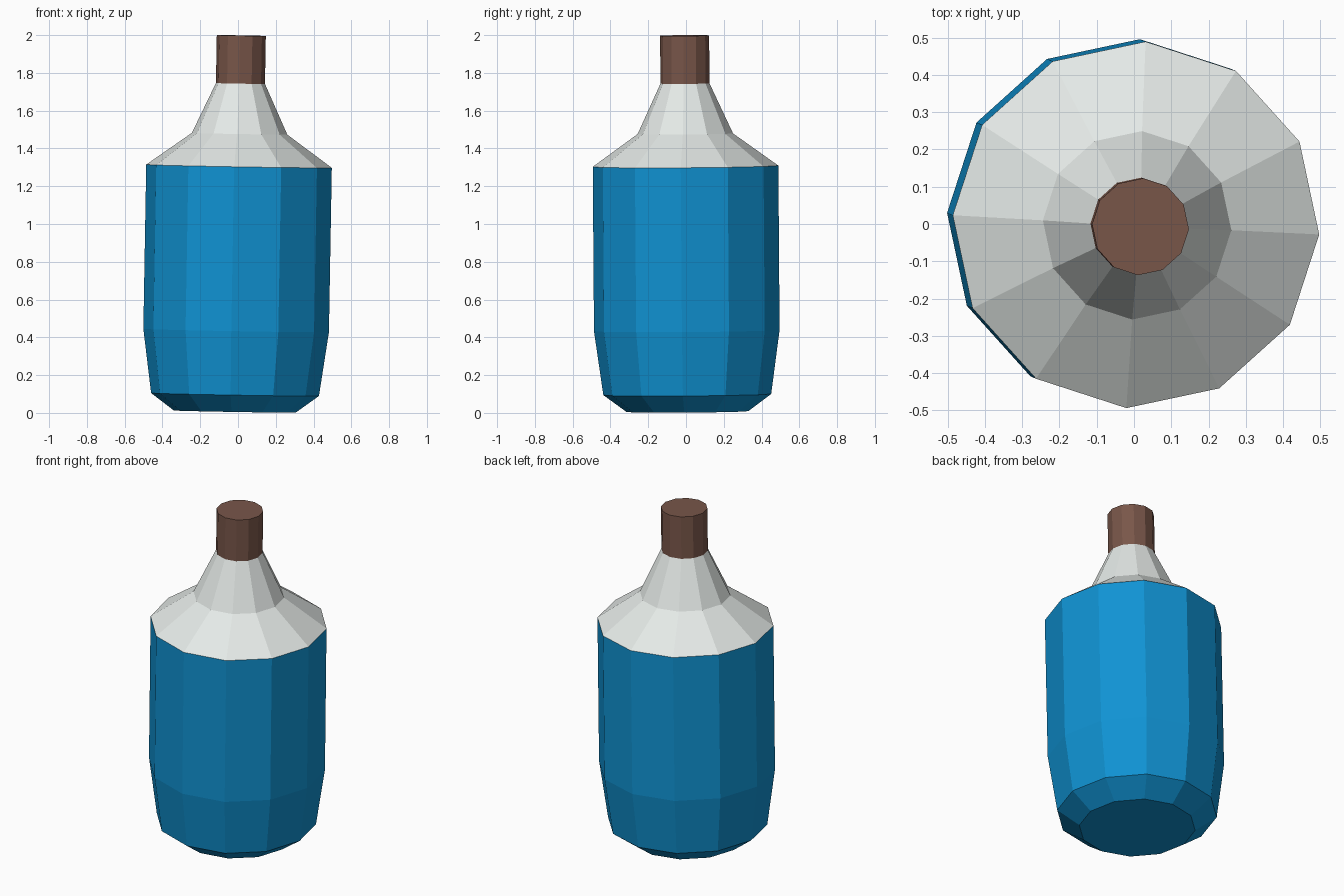
import bpy, bmesh, math
from mathutils import Matrix, Vector

if "Cube" in bpy.data.objects:
    bpy.data.objects.remove(bpy.data.objects["Cube"])

SIDES = 12
# The whole bottle leans slightly about its middle and is turned a little
LEAN = (Matrix.Translation((0, 0, 1))
        @ Matrix.Rotation(math.radians(1.0), 4, 'Y')
        @ Matrix.Rotation(math.radians(0.42), 4, 'X')
        @ Matrix.Rotation(math.radians(-3), 4, 'Z')
        @ Matrix.Translation((0, 0, -1)))


def lathe(name, profile, color, cap_bottom=False, cap_top=False):
    """Faceted solid of revolution from (radius, z) points, bottom to top."""
    bm = bmesh.new()
    rings = []
    for r, z in profile:
        ring = []
        for i in range(SIDES):
            a = math.tau * i / SIDES
            ring.append(bm.verts.new(LEAN @ Vector((r * math.cos(a), r * math.sin(a), z))))
        rings.append(ring)
    for low, high in zip(rings, rings[1:]):
        for i in range(SIDES):
            j = (i + 1) % SIDES
            bm.faces.new((low[i], low[j], high[j], high[i]))
    if cap_bottom:
        bm.faces.new(rings[0][::-1])
    if cap_top:
        bm.faces.new(rings[-1])
    mesh = bpy.data.meshes.new(name)
    bm.to_mesh(mesh)
    bm.free()
    mat = bpy.data.materials.new(name + "_color")
    mat.diffuse_color = (*color, 1)
    mat.use_nodes = True
    mat.node_tree.nodes["Principled BSDF"].inputs["Base Color"].default_value = mat.diffuse_color
    mesh.materials.append(mat)
    obj = bpy.data.objects.new(name, mesh)
    bpy.context.collection.objects.link(obj)
    return obj


# Blue body with chamfered base
lathe("bottle_body", [(0.323, 0.007), (0.445, 0.097), (0.492, 0.436), (0.492, 1.306)],
      (0.005, 0.29, 0.65), cap_bottom=True)

# White shoulder narrowing into the neck
lathe("bottle_shoulder", [(0.492, 1.306), (0.253, 1.478), (0.13, 1.744)],
      (0.78, 0.82, 0.80))

# Brown cork
lathe("cork", [(0.13, 1.744), (0.13, 1.998)], (0.19, 0.093, 0.067), cap_top=True)
